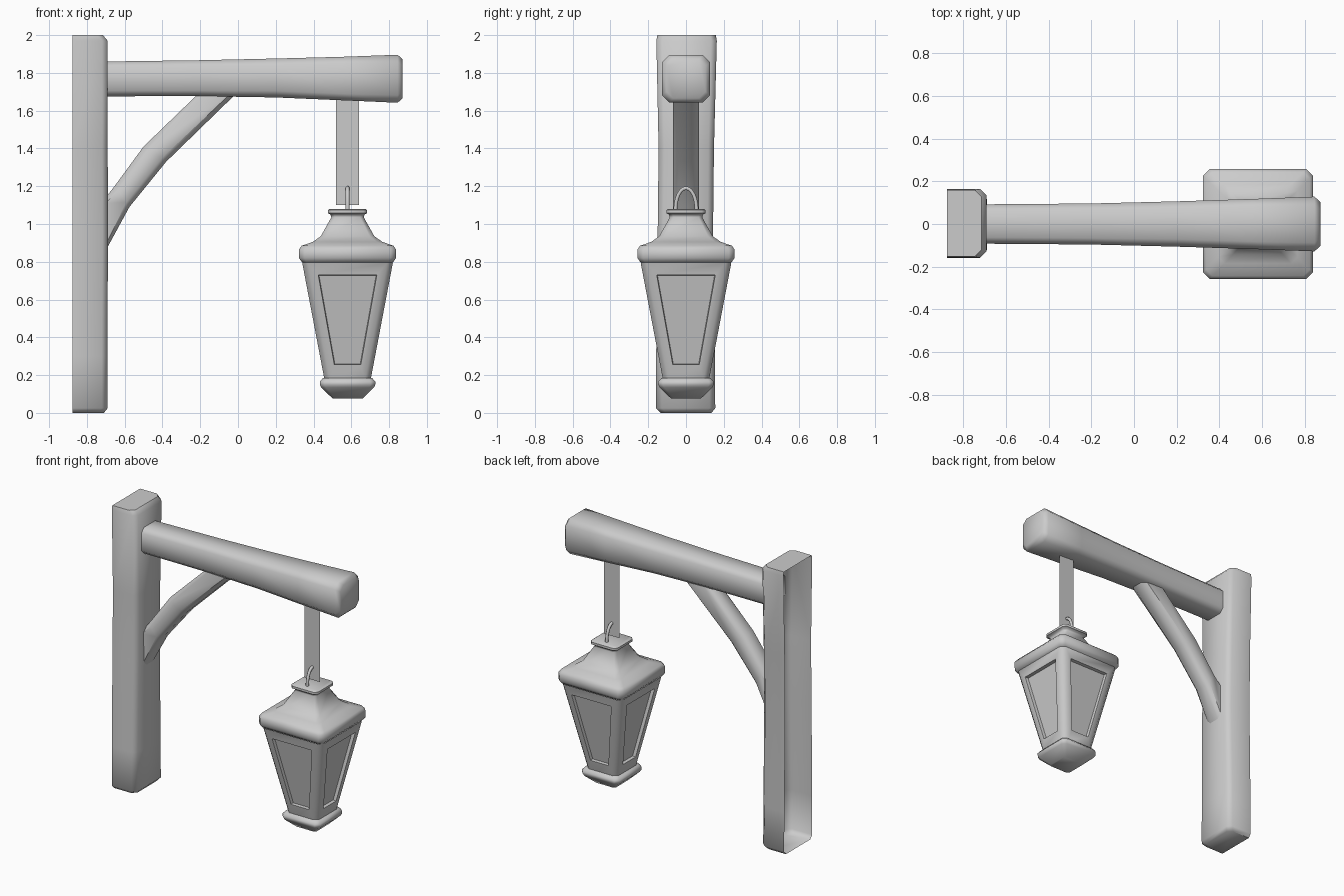
import bpy, bmesh, math
from mathutils import Vector

if "Cube" in bpy.data.objects:
    bpy.data.objects.remove(bpy.data.objects["Cube"])

LX = 0.58  # lantern centre in x


def finish(name, bm, angle=50):
    bmesh.ops.recalc_face_normals(bm, faces=bm.faces[:])
    me = bpy.data.meshes.new(name)
    bm.to_mesh(me)
    bm.free()
    ob = bpy.data.objects.new(name, me)
    bpy.context.collection.objects.link(ob)
    bpy.ops.object.select_all(action='DESELECT')
    ob.select_set(True)
    bpy.context.view_layer.objects.active = ob
    bpy.ops.object.shade_smooth_by_angle(angle=math.radians(angle))
    return ob


def loft(name, rings, closed=True, cap_start=False, cap_end=False, angle=50):
    bm = bmesh.new()
    vs = [[bm.verts.new(p) for p in r] for r in rings]
    n = len(vs[0])
    for a, b in zip(vs, vs[1:]):
        for i in range(n if closed else n - 1):
            j = (i + 1) % n
            bm.faces.new((a[i], a[j], b[j], b[i]))
    if cap_start:
        bm.faces.new(vs[0][::-1])
    if cap_end:
        bm.faces.new(vs[-1])
    return finish(name, bm, angle)


def section(centre, u, v, hu, hv, c):
    """Chamfered rectangle spanned by directions u and v."""
    centre, u, v = Vector(centre), Vector(u), Vector(v)
    pts = [(hu, hv - c), (hu - c, hv), (c - hu, hv), (-hu, hv - c),
           (-hu, c - hv), (c - hu, -hv), (hu - c, -hv), (hu, c - hv)]
    return [centre + u * a + v * b for a, b in pts]


# Post: open at the wall side
def post_ring(z, y0, y1, front, c=0.03):
    b = -0.875
    return [(b, y0, z), (front - c, y0, z), (front, y0 + c, z),
            (front, y1 - c, z), (front - c, y1, z), (b, y1, z)]


loft("post", [post_ring(0.0, -0.135, 0.135, -0.71),
              post_ring(0.025, -0.158, 0.155, -0.69),
              post_ring(0.3, -0.158, 0.153, -0.692),
              post_ring(0.95, -0.15, 0.143, -0.688),
              post_ring(1.4, -0.145, 0.148, -0.69),
              post_ring(1.97, -0.157, 0.163, -0.69),
              post_ring(2.0, -0.152, 0.158, -0.715)],
     closed=False, cap_start=True, cap_end=True)

# Beam: thickens towards the free end
beam = [(-0.71, 1.768, 0.092, 0.092, 0.03), (-0.2, 1.772, 0.096, 0.095, 0.03),
        (0.2, 1.773, 0.106, 0.103, 0.035), (0.55, 1.77, 0.117, 0.115, 0.035),
        (0.845, 1.769, 0.128, 0.127, 0.04), (0.872, 1.769, 0.103, 0.103, 0.035)]
loft("beam", [section((x, 0.0, z), (0, 1, 0), (0, 0, 1), hy, hz, c)
              for x, z, hy, hz, c in beam], cap_end=True)

# Curved brace: each pair is its upper and lower edge
brace = [((-0.70, 1.14), (-0.70, 0.86)), ((-0.65, 1.205), (-0.575, 1.09)),
         ((-0.5, 1.41), (-0.38, 1.33)), ((-0.21, 1.69), (-0.01, 1.69))]
rings = []
for a, b in brace:
    a, b = Vector((a[0], 0, a[1])), Vector((b[0], 0, b[1]))
    rings.append(section((a + b) / 2, (0, 1, 0), (a - b).normalized(),
                         0.068, (a - b).length / 2, 0.03))
loft("brace", rings)

# Chain: two crossed strips
bm = bmesh.new()
for dx, dy in ((0.06, 0), (0, 0.06)):
    bm.faces.new([bm.verts.new(p) for p in (
        (LX - dx, -dy, 1.10), (LX + dx, -dy, 1.10),
        (LX + dx, dy, 1.68), (LX - dx, dy, 1.68))])
finish("chain", bm)

# Lantern handle loop
rings = []
for i in range(13):
    t = math.pi * i / 12
    out = Vector((0, math.cos(t), math.sin(t)))
    rings.append(section((LX, 0.056 * out.y, 1.075 + 0.115 * out.z),
                         (1, 0, 0), out, 0.01, 0.01, 0.006))
loft("handle_loop", rings)


def square_loft(name, profile):
    return loft(name, [section((LX, 0, z), (1, 0, 0), (0, 1, 0), h, h, c)
                       for z, h, c in profile], cap_start=True, cap_end=True)


# Lantern roof and foot
square_loft("lantern_roof", [
    (0.785, 0.22, 0.02), (0.80, 0.243, 0.025), (0.82, 0.257, 0.03),
    (0.865, 0.257, 0.03), (0.885, 0.243, 0.03), (0.905, 0.185, 0.03),
    (0.935, 0.142, 0.025), (1.035, 0.086, 0.02), (1.05, 0.09, 0.02),
    (1.057, 0.104, 0.02), (1.073, 0.104, 0.02), (1.08, 0.095, 0.02)])
square_loft("lantern_foot", [
    (0.077, 0.08, 0.015), (0.135, 0.14, 0.025), (0.15, 0.147, 0.025),
    (0.165, 0.147, 0.025), (0.185, 0.13, 0.02)])

# Lantern body: tapered frame with a recessed pane on each side
Z0, Z1, H0, H1 = 0.175, 0.795, 0.122, 0.24


def wall(z):
    return H0 + (H1 - H0) * (z - Z0) / (Z1 - Z0)


frame, glass = bmesh.new(), bmesh.new()
c = 0.03
for k in range(4):
    ca, sa = round(math.cos(k * math.pi / 2)), round(math.sin(k * math.pi / 2))

    def vert(bm, x, y, z):
        return bm.verts.new((LX + x * ca - y * sa, x * sa + y * ca, z))

    def trapezoid(bm, w0, w1, z0, z1, depth):
        return [vert(bm, x, -wall(z) + depth, z) for x, z in
                ((-w0, z0), (w0, z0), (w1, z1), (-w1, z1))]

    outer = trapezoid(frame, H0 - c, H1 - c, Z0, Z1, 0)
    inner = trapezoid(frame, 0.07, 0.155, 0.255, 0.73, 0)
    deep = trapezoid(frame, 0.067, 0.151, 0.258, 0.727, 0.022)
    for a, b in ((outer, inner), (inner, deep)):
        for i in range(4):
            j = (i + 1) % 4
            frame.faces.new((a[i], a[j], b[j], b[i]))
    # corner strip
    frame.faces.new([vert(frame, *p) for p in (
        (H0 - c, -H0, Z0), (H0, c - H0, Z0), (H1, c - H1, Z1), (H1 - c, -H1, Z1))])
    glass.faces.new(trapezoid(glass, 0.067, 0.151, 0.258, 0.727, 0.022))
bmesh.ops.remove_doubles(frame, verts=frame.verts[:], dist=0.0005)
finish("lantern_frame", frame)
finish("lantern_panes", glass)
